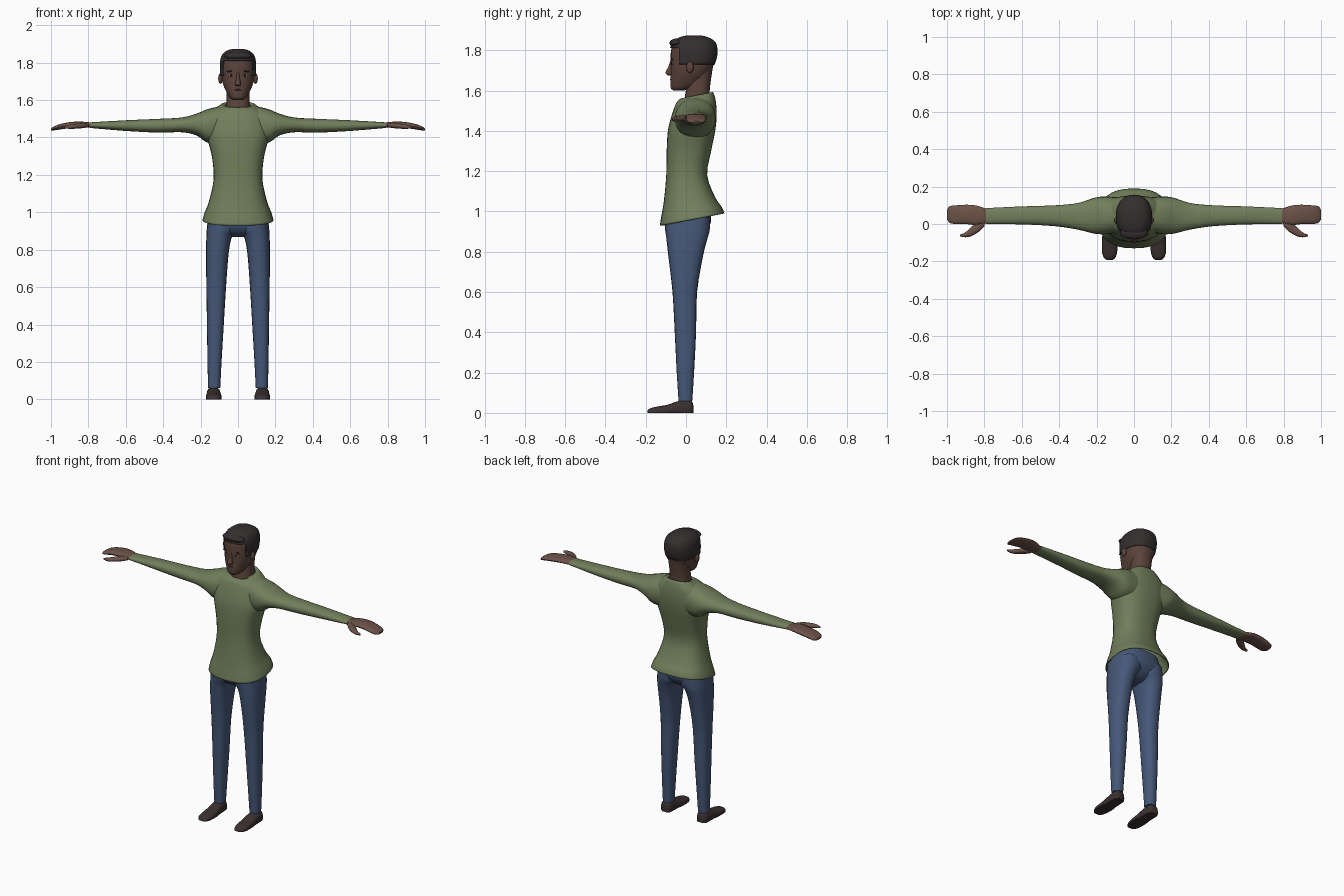
import bpy, bmesh, math

if "Cube" in bpy.data.objects:
    bpy.data.objects.remove(bpy.data.objects["Cube"])


def material(name, rgb):
    m = bpy.data.materials.new(name)
    m.diffuse_color = (*rgb, 1)
    m.use_nodes = True
    m.node_tree.nodes["Principled BSDF"].inputs["Base Color"].default_value = m.diffuse_color
    return m


FACE = material("face skin", (0.105, 0.058, 0.044))
HAND = material("hand skin", (0.15, 0.085, 0.066))
GREEN = material("green knit", (0.165, 0.21, 0.105))
DENIM = material("blue denim", (0.061, 0.098, 0.19))
HAIR = material("dark hair", (0.034, 0.028, 0.028))
LEATHER = material("dark leather", (0.042, 0.03, 0.029))
WHITE = material("eye white", (0.35, 0.32, 0.30))
BLACK = material("eye dark", (0.01, 0.008, 0.008))
LIP = material("lip brown", (0.07, 0.033, 0.028))


def spline(rows, steps):
    """Smooth the table of sections with a Catmull-Rom curve."""
    out = []
    n = len(rows)
    for i in range(n - 1):
        q = [rows[max(0, i - 1)], rows[i], rows[i + 1], rows[min(n - 1, i + 2)]]
        for s in range(steps):
            t = s / steps
            out.append([0.5 * (2 * b + (c - a) * t + (2 * a - 5 * b + 4 * c - d) * t * t
                               + (3 * b - a - 3 * c + d) * t ** 3)
                        for a, b, c, d in zip(*q)])
    out.append(list(rows[-1]))
    return out


def finish(name, bm, mat, mirror=False, thick=0):
    bmesh.ops.recalc_face_normals(bm, faces=bm.faces)
    me = bpy.data.meshes.new(name)
    bm.to_mesh(me)
    bm.free()
    me.materials.append(mat)
    ob = bpy.data.objects.new(name, me)
    bpy.context.collection.objects.link(ob)
    bpy.ops.object.select_all(action='DESELECT')
    ob.select_set(True)
    bpy.context.view_layer.objects.active = ob
    bpy.ops.object.shade_smooth_by_angle(angle=math.radians(50))
    if thick:
        mod = ob.modifiers.new("thickness", 'SOLIDIFY')
        mod.thickness = thick
        mod.offset = -1
    if mirror:
        mod = ob.modifiers.new("mirror", 'MIRROR')
        mod.use_clip = False
        mod.use_mirror_merge = False
    return ob


def loft_mesh(rows, axis='Z', power=2.3, seg=24, steps=3, floor=None, caps=(True, True)):
    """Sections: position, low/high of each cross axis, optional tilt."""
    bm = bmesh.new()
    rings = []
    for r in spline(rows, steps):
        t, alo, ahi, blo, bhi = r[:5]
        tilt = r[5] if len(r) > 5 else 0
        ring = []
        for k in range(seg):
            th = 2 * math.pi * k / seg
            c, s = math.cos(th), math.sin(th)
            a = (alo + ahi) / 2 + (ahi - alo) / 2 * math.copysign(abs(c) ** (2 / power), c)
            db = (bhi - blo) / 2 * math.copysign(abs(s) ** (2 / power), s)
            b = (blo + bhi) / 2 + db
            co = {'Z': (a, b, t + tilt * db), 'X': (t, a, b), 'Y': (a, t, b)}[axis]
            if floor is not None:
                co = (co[0], co[1], max(floor, co[2]))
            ring.append(bm.verts.new(co))
        rings.append(ring)
    for lo, hi in zip(rings, rings[1:]):
        for k in range(seg):
            j = (k + 1) % seg
            bm.faces.new((lo[k], lo[j], hi[j], hi[k]))
    for ring, cap in zip((rings[0], rings[-1]), caps):
        if cap:
            bm.faces.new(ring)
    return bm


def blob(name, loc, size, mat, mirror=False, tilt=0):
    bm = bmesh.new()
    bmesh.ops.create_uvsphere(bm, u_segments=16, v_segments=10, radius=1)
    ct, st = math.cos(tilt), math.sin(tilt)
    for v in bm.verts:
        x, y, z = (v.co[i] * size[i] for i in range(3))
        v.co = (loc[0] + x * ct - z * st, loc[1] + y, loc[2] + x * st + z * ct)
    return finish(name, bm, mat, mirror)


def sym(rows):
    """Turn a half-width into a left and right limit."""
    return [(r[0], -r[1], *r[1:]) for r in rows]


# Shirt body, open at the tilted hem
torso = sym([(.96, .19, -.13, .19, .19), (1.0, .178, -.122, .178, .14),
             (1.06, .155, -.11, .145, .08), (1.18, .13, -.098, .105, 0),
             (1.30, .14, -.096, .125, 0), (1.40, .165, -.09, .145, 0),
             (1.47, .168, -.073, .152, 0), (1.53, .15, -.052, .15, 0),
             (1.562, .11, -.038, .142, .12), (1.577, .085, -.022, .132, .2),
             (1.57, .066, -.01, .122, .2)])
finish("shirt_body", loft_mesh(torso, power=2.5, seg=32, caps=(False, False)), GREEN, thick=.006)

# Sleeves flare into the shoulders
sleeve = [(.06, -.035, .14, 1.37, 1.572), (.12, -.05, .145, 1.365, 1.562),
          (.17, -.055, .147, 1.375, 1.549), (.22, -.05, .138, 1.41, 1.528),
          (.30, -.03, .112, 1.428, 1.507), (.42, -.012, .10, 1.426, 1.50),
          (.60, -.002, .094, 1.435, 1.492), (.79, 0, .085, 1.451, 1.481)]
finish("sleeve", loft_mesh(sleeve, 'X'), GREEN, mirror=True)

# Mitten hands with separate thumbs
hand = [(.775, .012, .075, 1.455, 1.477), (.80, 0, .085, 1.452, 1.482),
        (.85, -.005, .10, 1.455, 1.485), (.90, 0, .103, 1.45, 1.482),
        (.95, 0, .10, 1.443, 1.472), (.985, .005, .095, 1.438, 1.458),
        (1.0, .025, .075, 1.438, 1.448)]
finish("hand", loft_mesh(hand, 'X', seg=16), HAND, mirror=True)
thumb = [(.80, -.012, .04, 1.455, 1.475), (.83, -.042, .015, 1.45, 1.477),
         (.87, -.065, -.015, 1.447, 1.473), (.90, -.071, -.044, 1.446, 1.468),
         (.93, -.067, -.057, 1.45, 1.46)]
finish("thumb", loft_mesh(thumb, 'X', seg=12), HAND, mirror=True)

# Trousers: hips and two legs
hips = sym([(.868, .04, -.04, .05), (.895, .14, -.085, .09), (.95, .163, -.108, .125),
            (1.03, .14, -.09, .115)])
finish("hips", loft_mesh(hips, power=2.5), DENIM)
leg = [(.06, .095, .16, -.037, .031), (.20, .088, .163, -.046, .04),
       (.40, .076, .166, -.056, .05), (.60, .064, .169, -.067, .055),
       (.78, .05, .171, -.088, .085), (.87, .032, .169, -.098, .108),
       (.91, .002, .167, -.104, .118), (.97, .002, .16, -.108, .12)]
finish("trouser_leg", loft_mesh(leg, power=2.4, seg=20), DENIM, mirror=True)

# Shoes, flattened on the ground
shoe = [(.036, .108, .15, -.02, .04), (.02, .096, .165, -.02, .066),
        (-.04, .092, .168, -.02, .058), (-.09, .088, .171, -.02, .041),
        (-.15, .09, .171, -.02, .03), (-.18, .10, .161, -.02, .022),
        (-.192, .115, .146, -.02, .012)]
finish("shoe", loft_mesh(shoe, 'Y', power=2.6, floor=0), LEATHER, mirror=True)

# Neck and head
neck = sym([(1.53, .068, -.012, .125), (1.58, .063, -.004, .117),
            (1.64, .061, .005, .122), (1.72, .065, .015, .134)])
finish("neck", loft_mesh(neck), FACE)
skull = sym([(1.60, .022, -.062, -.01), (1.611, .042, -.075, .03), (1.64, .06, -.078, .08),
             (1.68, .078, -.076, .115), (1.72, .088, -.075, .135), (1.76, .091, -.076, .148),
             (1.80, .09, -.074, .15), (1.835, .08, -.06, .14),
             (1.858, .055, -.028, .105), (1.868, .02, .015, .065)])
finish("head", loft_mesh(skull, seg=32), FACE)

# Hair: enlarged skull shell trimmed along the hairline
g = .006
shell = [(z + g, a - g, b + g, c - g, d + g) for z, a, b, c, d in skull]
bm = loft_mesh(shell, seg=32)
for co, no in (((0, 0, 1.73), (0, 0, 1)), ((0, 0, 1.812), (0, 0, 1)), ((0, -.035, 0), (0, 1, 0))):
    bmesh.ops.bisect_plane(bm, geom=bm.verts[:] + bm.edges[:] + bm.faces[:],
                           plane_co=co, plane_no=no)
skin = []
for f in bm.faces:
    c = f.calc_center_median()
    if c.z < 1.73 or (c.z < 1.812 and c.y < -.035):
        skin.append(f)
bmesh.ops.delete(bm, geom=skin, context='FACES')
finish("hair", bm, HAIR, thick=.008)
blob("hair_front", (0, -.045, 1.836), (.076, .037, .022), HAIR)

# Facial features
nose = sym([(1.674, .01, -.088, -.06), (1.682, .016, -.099, -.06), (1.692, .015, -.101, -.06),
            (1.72, .009, -.087, -.06), (1.75, .007, -.077, -.06)])
finish("nose", loft_mesh(nose, seg=12), FACE)
blob("ear", (.094, .02, 1.715), (.012, .018, .028), FACE, True)
blob("eye", (.038, -.067, 1.733), (.014, .004, .006), WHITE, True)
blob("iris", (.038, -.069, 1.733), (.0065, .0035, .006), BLACK, True)
blob("eyebrow", (.04, -.068, 1.754), (.02, .004, .0035), HAIR, True, tilt=-.08)
blob("mouth", (0, -.076, 1.655), (.022, .004, .0035), LIP)
